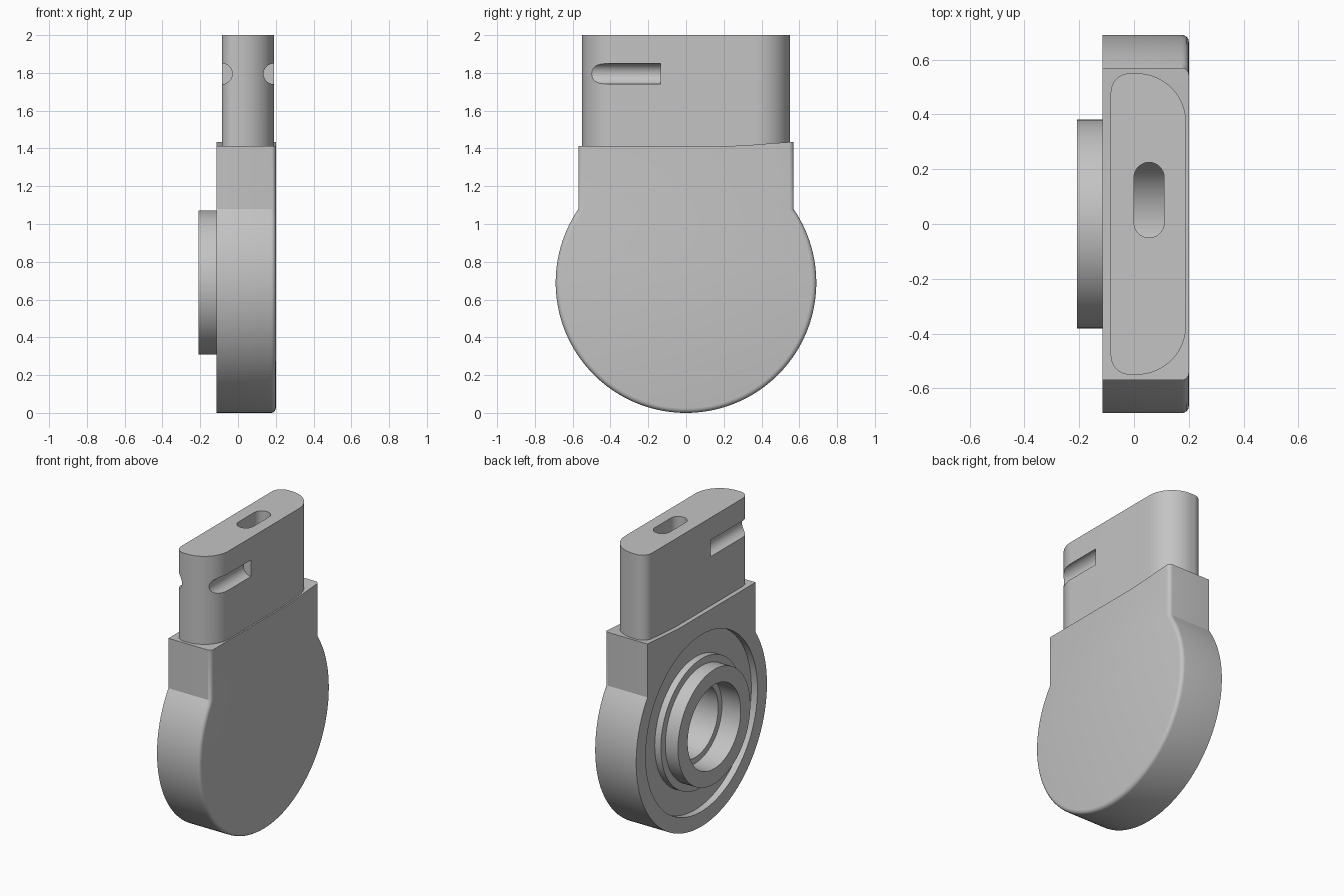
import bpy, bmesh
from math import sin, cos, pi, acos, radians
from mathutils import Vector

cube = bpy.data.objects.get("Cube")
if cube:
    bpy.data.objects.remove(cube)

grey = bpy.data.materials.new("plain grey")
grey.use_nodes = True
colour = (0.55, 0.55, 0.55, 1)
grey.diffuse_color = colour
grey.node_tree.nodes["Principled BSDF"].inputs["Base Color"].default_value = colour

AXLE_Z = 0.69      # centre height of the round housing
DISC_R = 0.69
NECK_Y = 0.57


def arc(cx, cy, r, a0, a1, n):
    return [(cx + r * cos(a0 + (a1 - a0) * i / n),
             cy + r * sin(a0 + (a1 - a0) * i / n)) for i in range(n + 1)]


def prism(name, outline, axis, lo, hi, bevel=None):
    """Extrude a closed outline along an axis: x uses (y, z), y uses (x, z), z uses (x, y)."""
    place = {"x": lambda p, t: (t, p[0], p[1]),
             "y": lambda p, t: (p[0], t, p[1]),
             "z": lambda p, t: (p[0], p[1], t)}[axis]
    bm = bmesh.new()
    low = [bm.verts.new(place(p, lo)) for p in outline]
    high = [bm.verts.new(place(p, hi)) for p in outline]
    bm.faces.new(low)
    bm.faces.new(high)
    for i in range(len(low)):
        j = (i + 1) % len(low)
        bm.faces.new((low[i], low[j], high[j], high[i]))
    bmesh.ops.recalc_face_normals(bm, faces=bm.faces)
    if bevel:
        width, rule = bevel
        edges = [e for e in bm.edges if rule(e)]
        bmesh.ops.bevel(bm, geom=edges, offset=width, segments=4, profile=0.5, affect="EDGES")
    return finish(name, bm)


def finish(name, bm):
    mesh = bpy.data.meshes.new(name)
    bm.to_mesh(mesh)
    bm.free()
    mesh.materials.append(grey)
    ob = bpy.data.objects.new(name, mesh)
    bpy.context.collection.objects.link(ob)
    return ob


def activate(ob):
    bpy.ops.object.select_all(action="DESELECT")
    ob.select_set(True)
    bpy.context.view_layer.objects.active = ob


def cut(ob, cutters):
    activate(ob)
    for c in cutters:
        mod = ob.modifiers.new("cut", "BOOLEAN")
        mod.operation = "DIFFERENCE"
        mod.solver = "EXACT"
        mod.object = c
        bpy.ops.object.modifier_apply(modifier=mod.name)


def disc(name, r, lo, hi):
    return prism(name, arc(0, AXLE_Z, r, 0, 2 * pi, 96)[:-1], "x", lo, hi)


# Housing: round disc with a square neck whose top rises slightly at the back
kink = acos(NECK_Y / DISC_R)
outline = arc(0, AXLE_Z, DISC_R, pi - kink, 2 * pi + kink, 96)
outline += [(NECK_Y, 1.435), (0.45, 1.427), (0.35, 1.419), (0.22, 1.412), (-NECK_Y, 1.412)]


def outer_rim(e):
    a, b = e.verts
    return min(a.co.x, b.co.x) > 0.19 and min(a.co.z, b.co.z) < 1.3


housing = prism("housing", outline, "x", -0.115, 0.2, (0.025, outer_rim))

# Tongue: upright block with small corners on one side and large on the other
T = 0.55
tongue = prism("tongue",
               arc(0.01, T - 0.18, 0.18, 0, pi / 2, 20)
               + arc(-0.015, T - 0.07, 0.07, pi / 2, pi, 12)
               + arc(-0.015, 0.07 - T, 0.07, pi, 1.5 * pi, 12)
               + arc(0.01, 0.18 - T, 0.18, 1.5 * pi, 2 * pi, 20),
               "z", 1.35, 2.0)

# Hub: stepped ring turned around the axle
profile = [(-0.06, 0.43), (-0.115, 0.43), (-0.115, 0.382), (-0.208, 0.382),
           (-0.208, 0.28), (-0.06, 0.28)]
bm = bmesh.new()
rings = []
STEPS = 96
for i in range(STEPS):
    a = 2 * pi * i / STEPS
    rings.append([bm.verts.new((x, r * cos(a), AXLE_Z + r * sin(a))) for x, r in profile])
for i in range(STEPS):
    p, q = rings[i], rings[(i + 1) % STEPS]
    for j in range(len(profile)):
        k = (j + 1) % len(profile)
        bm.faces.new((p[j], p[k], q[k], q[j]))
bmesh.ops.recalc_face_normals(bm, faces=bm.faces)
hub = finish("hub", bm)

# Cutters: face recess, bore, top slot and the two side grooves
recess = disc("recess_cutter", 0.59, -0.3, -0.07)
bore = disc("bore_cutter", 0.24, -0.3, 0.14)
slot = prism("slot_cutter",
             arc(0.055, 0.17, 0.055, 0, pi, 16) + arc(0.055, 0.005, 0.055, pi, 2 * pi, 16),
             "z", 0.75, 2.1)
grooves = [prism("groove_cutter", arc(x, 1.795, 0.055, 0, 2 * pi, 32)[:-1], "y", -0.8, -0.135)
           for x in (-0.085, 0.19)]

cut(housing, [recess, bore, slot])
cut(tongue, [slot] + grooves)
for c in [recess, bore, slot] + grooves:
    bpy.data.objects.remove(c)

for ob in (housing, tongue, hub):
    activate(ob)
    bpy.ops.object.shade_smooth_by_angle(angle=radians(30))
